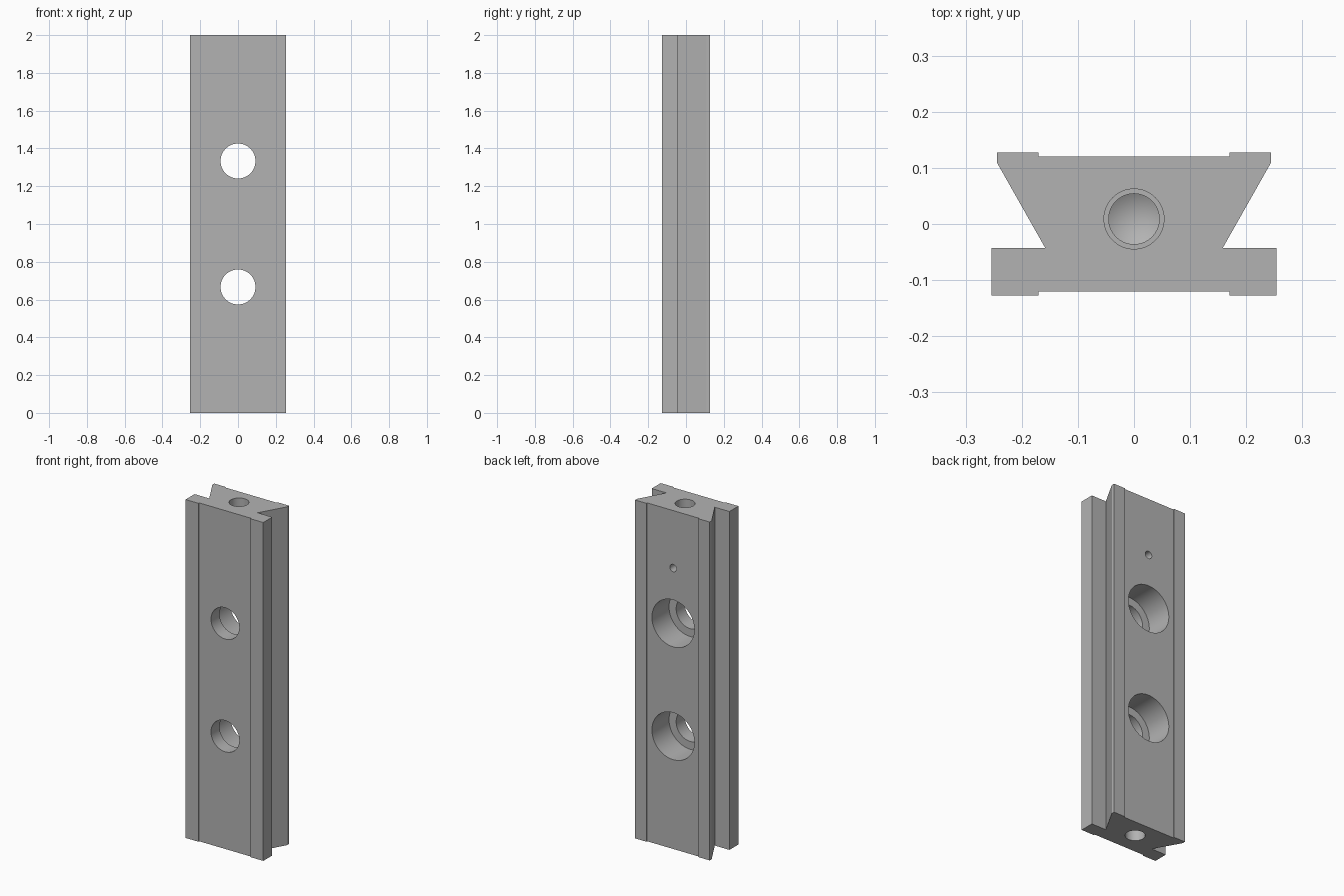
import bpy, bmesh, math
from mathutils import Matrix, Vector

cube = bpy.data.objects.get("Cube")
if cube:
    bpy.data.objects.remove(cube, do_unlink=True)

LENGTH = 2.0
SIDES = 64

grey = bpy.data.materials.new("machined grey")
grey.use_nodes = True
grey.diffuse_color = (0.45, 0.45, 0.45, 1)
grey.node_tree.nodes["Principled BSDF"].inputs["Base Color"].default_value = (0.45, 0.45, 0.45, 1)


def make_object(name, bm):
    bmesh.ops.recalc_face_normals(bm, faces=bm.faces)
    mesh = bpy.data.meshes.new(name)
    bm.to_mesh(mesh)
    bm.free()
    mesh.materials.append(grey)
    obj = bpy.data.objects.new(name, mesh)
    bpy.context.collection.objects.link(obj)
    return obj


def add_stepped_hole(bm, steps, origin, direction):
    """Solid of revolution: steps are (radius, depth), depth runs along direction."""
    turn = Vector((0, 0, 1)).rotation_difference(Vector(direction)).to_matrix().to_4x4()
    place = Matrix.Translation(origin) @ turn
    rings = []
    for radius, depth in steps:
        if radius == 0:
            rings.append([bm.verts.new(place @ Vector((0, 0, depth)))])
            continue
        angles = [math.tau * i / SIDES for i in range(SIDES)]
        rings.append([bm.verts.new(place @ Vector((radius * math.cos(a), radius * math.sin(a), depth)))
                      for a in angles])
    bm.faces.new(rings[0])
    for a, b in zip(rings, rings[1:]):
        for i in range(SIDES):
            j = (i + 1) % SIDES
            if len(b) == 1:
                bm.faces.new((a[i], a[j], b[0]))
            else:
                bm.faces.new((a[i], a[j], b[j], b[i]))
    if len(rings[-1]) > 1:
        bm.faces.new(rings[-1])


# Dovetail rail: half section mirrored, then extruded upward
half = [(0.17, -0.12), (0.17, -0.127), (0.254, -0.127), (0.254, -0.043), (0.158, -0.043),
        (0.244, 0.109), (0.244, 0.127), (0.17, 0.127), (0.17, 0.12)]
section = half + [(-x, y) for x, y in reversed(half)]
bm = bmesh.new()
base = bm.faces.new([bm.verts.new((x, y, 0)) for x, y in section])
top = bmesh.ops.extrude_face_region(bm, geom=[base])["geom"]
bmesh.ops.translate(bm, vec=(0, 0, LENGTH),
                    verts=[v for v in top if isinstance(v, bmesh.types.BMVert)])
rail = make_object("dovetail_rail", bm)

# Hole cutters
bm = bmesh.new()
for z in (LENGTH / 3, LENGTH * 2 / 3):      # counterbored through holes
    add_stepped_hole(bm, [(0.139, -0.05), (0.139, 0.16), (0.0925, 0.16), (0.0925, 0.3)],
                     (0, 0.12, z), (0, -1, 0))
end_steps = [(0.0535, -0.05), (0.0535, 0.25), (0.045, 0.25), (0.045, 0.32), (0, 0.346)]
add_stepped_hole(bm, end_steps, (0, 0.009, 0), (0, 0, 1))          # tapped end holes
add_stepped_hole(bm, end_steps, (0, 0.009, LENGTH), (0, 0, -1))
add_stepped_hole(bm, [(0.022, -0.05), (0.022, 0.06)], (0, 0.12, 1.66), (0, -1, 0))  # pin hole
cutter = make_object("hole_cutter", bm)
cutter.hide_render = True

# Cut the holes and shade the bores smooth
cut = rail.modifiers.new("holes", "BOOLEAN")
cut.operation = "DIFFERENCE"
cut.solver = "EXACT"
cut.object = cutter
bpy.ops.object.select_all(action="DESELECT")
rail.select_set(True)
bpy.context.view_layer.objects.active = rail
bpy.ops.object.modifier_apply(modifier=cut.name)
bpy.data.objects.remove(cutter, do_unlink=True)
bpy.ops.object.shade_smooth_by_angle(angle=math.radians(25))
